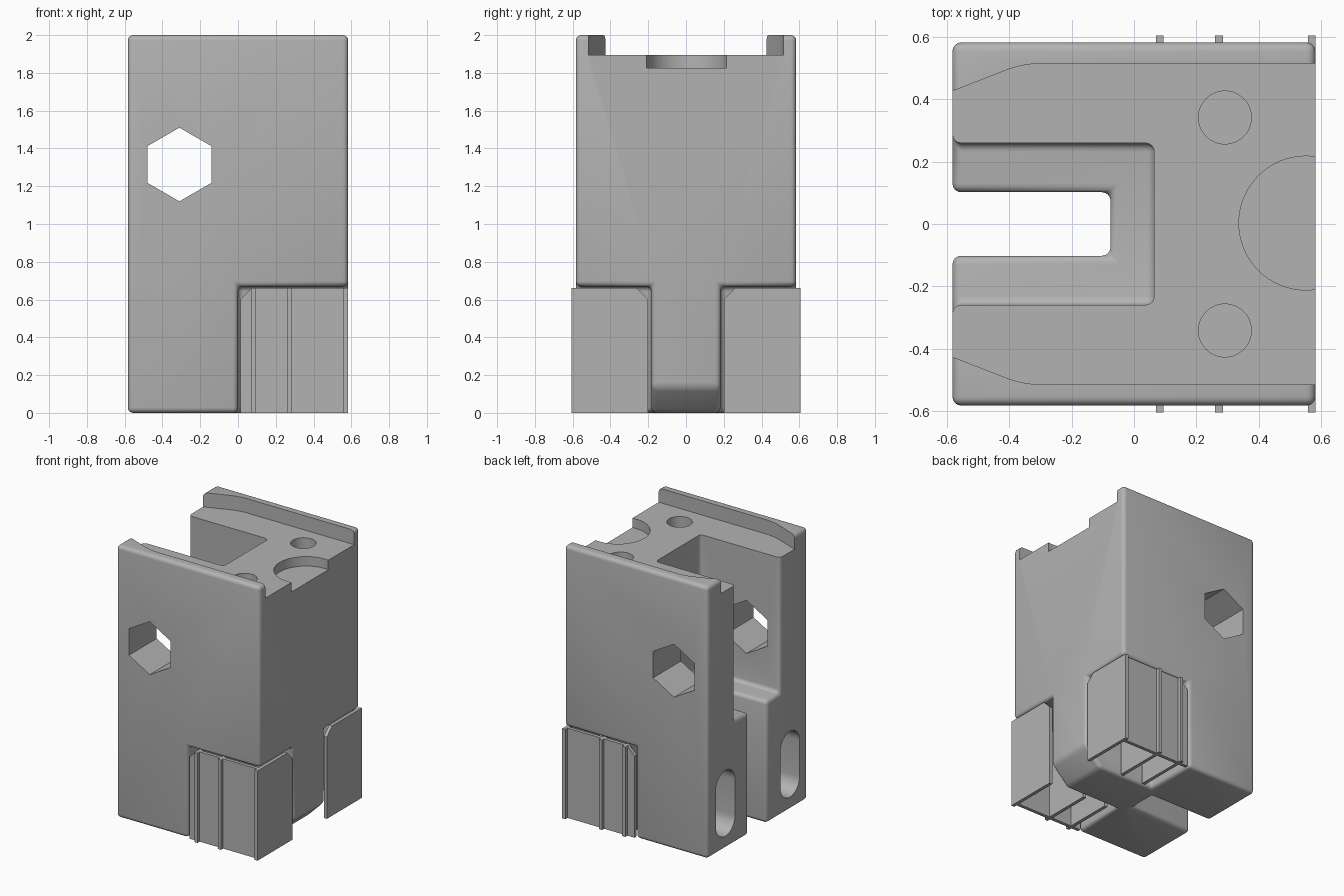
import bpy, math

cube = bpy.data.objects.get("Cube")
if cube:
    bpy.data.objects.remove(cube, do_unlink=True)

grey = bpy.data.materials.new("plain grey")
grey.use_nodes = True
grey.diffuse_color = (0.45, 0.45, 0.45, 1)
grey.node_tree.nodes["Principled BSDF"].inputs["Base Color"].default_value = (0.45, 0.45, 0.45, 1)


def prism(name, outline, axis, low, high):
    """Extrude a 2D outline along an axis; outline uses the other two axes in order."""
    def place(p, d):
        q = list(p)
        q.insert("xyz".index(axis), d)
        return q
    n = len(outline)
    verts = [place(p, low) for p in outline] + [place(p, high) for p in outline]
    faces = [list(range(n))[::-1], list(range(n, 2 * n))]
    faces += [[i, (i + 1) % n, n + (i + 1) % n, n + i] for i in range(n)]
    mesh = bpy.data.meshes.new(name)
    mesh.from_pydata(verts, [], faces)
    mesh.materials.append(grey)
    obj = bpy.data.objects.new(name, mesh)
    bpy.context.collection.objects.link(obj)
    select(obj)
    bpy.ops.object.mode_set(mode='EDIT')
    bpy.ops.mesh.select_all(action='SELECT')
    bpy.ops.mesh.normals_make_consistent(inside=False)
    bpy.ops.object.mode_set(mode='OBJECT')
    return obj


def select(obj):
    bpy.ops.object.select_all(action='DESELECT')
    obj.select_set(True)
    bpy.context.view_layer.objects.active = obj


def box(name, x0, x1, y0, y1, z0, z1):
    return prism(name, [(x0, y0), (x1, y0), (x1, y1), (x0, y1)], "z", z0, z1)


def circle(cx, cy, r, n=48, start=0.0):
    return [(cx + r * math.cos(start + math.tau * i / n),
             cy + r * math.sin(start + math.tau * i / n)) for i in range(n)]


def cut(obj, cutter):
    select(obj)
    mod = obj.modifiers.new("cut", 'BOOLEAN')
    mod.operation = 'DIFFERENCE'
    mod.solver = 'EXACT'
    mod.object = cutter
    bpy.ops.object.modifier_apply(modifier=mod.name)
    bpy.data.objects.remove(cutter, do_unlink=True)


H = 0.583        # half width of the body
FLOOR = 1.895    # floor of the top channel

# Main block with stepped slot, lower corner notches and sloped stem end
body = box("body", -H, H, -H, H, 0, 2)
cut(body, box("wide_slot", -1, 0.065, -0.26, 0.26, 0.9, 3))
cut(body, box("narrow_slot", -1, -0.075, -0.102, 0.102, -1, 1))
for s in (-1, 1):
    y0, y1 = sorted((s * 0.183, s))
    cut(body, box("corner_notch", 0.0, 1, y0, y1, -1, 0.67))
slope = [(H - 0.135, 0), (H - 0.335, -0.2), (H + 0.2, -0.2), (H + 0.2, 0.335)]
cut(body, prism("stem_slope", slope, "y", -1, 1))

# Rounded edges
bevel = body.modifiers.new("round", 'BEVEL')
bevel.width = 0.028
bevel.segments = 4
bevel.limit_method = 'ANGLE'
bevel.angle_limit = math.radians(30)
select(body)
bpy.ops.object.modifier_apply(modifier=bevel.name)

# Sharp top channel, narrowing toward one end
side = [(-0.7, 0.381), (-0.4, 0.498), (-0.36, 0.509), (-0.31, 0.516), (0.7, 0.516)]
cut(body, prism("channel", side + [(x, -y) for x, y in reversed(side)], "z", FLOOR, 3))

# Round pocket, two top holes and the hexagonal cross hole
cut(body, prism("pocket", circle(0.552, 0.003, 0.215, 64), "z", 1.825, 2.5))
for s in (-1, 1):
    cut(body, prism("top_hole", circle(0.292, s * 0.342, 0.085), "z", 1.75, 2.5))
cut(body, prism("hex_hole", circle(-0.31, 1.315, 0.195, 6, math.pi / 2), "y", -1, 1))

# Oval openings in the legs
r, half = 0.112, 0.13
for s in (-1, 1):
    oval = []
    for i in range(34):
        a = math.pi * (i if i < 17 else i - 1) / 16
        oval.append((s * 0.375 + r * math.cos(a),
                     0.335 + (half if i < 17 else -half) + r * math.sin(a)))
    cut(body, prism("oval_hole", oval, "x", -1, 0.2))
select(body)
bpy.ops.object.shade_smooth_by_angle(angle=math.radians(35))


# Finned corner covers made of thin plates with a clipped upper corner
def clipped(inner, outer, top, clip):
    d = clip if outer > inner else -clip
    return [(inner, 0), (outer, 0), (outer, top), (inner + d, top), (inner, top - clip)]


for s, label in ((-1, "front"), (1, "back")):
    fin = clipped(s * 0.2, s * 0.605, 0.66, 0.06)
    for name, x in (("inner_fin", 0.07), ("middle_fin", 0.26), ("end_plate", 0.558)):
        prism(label + "_" + name, fin, "x", x, x + 0.025)
    wall = clipped(0.012, 0.575, 0.66, 0.06)
    y0, y1 = sorted((s * 0.555, s * 0.58))
    prism(label + "_cover_wall", wall, "y", y0, y1)
